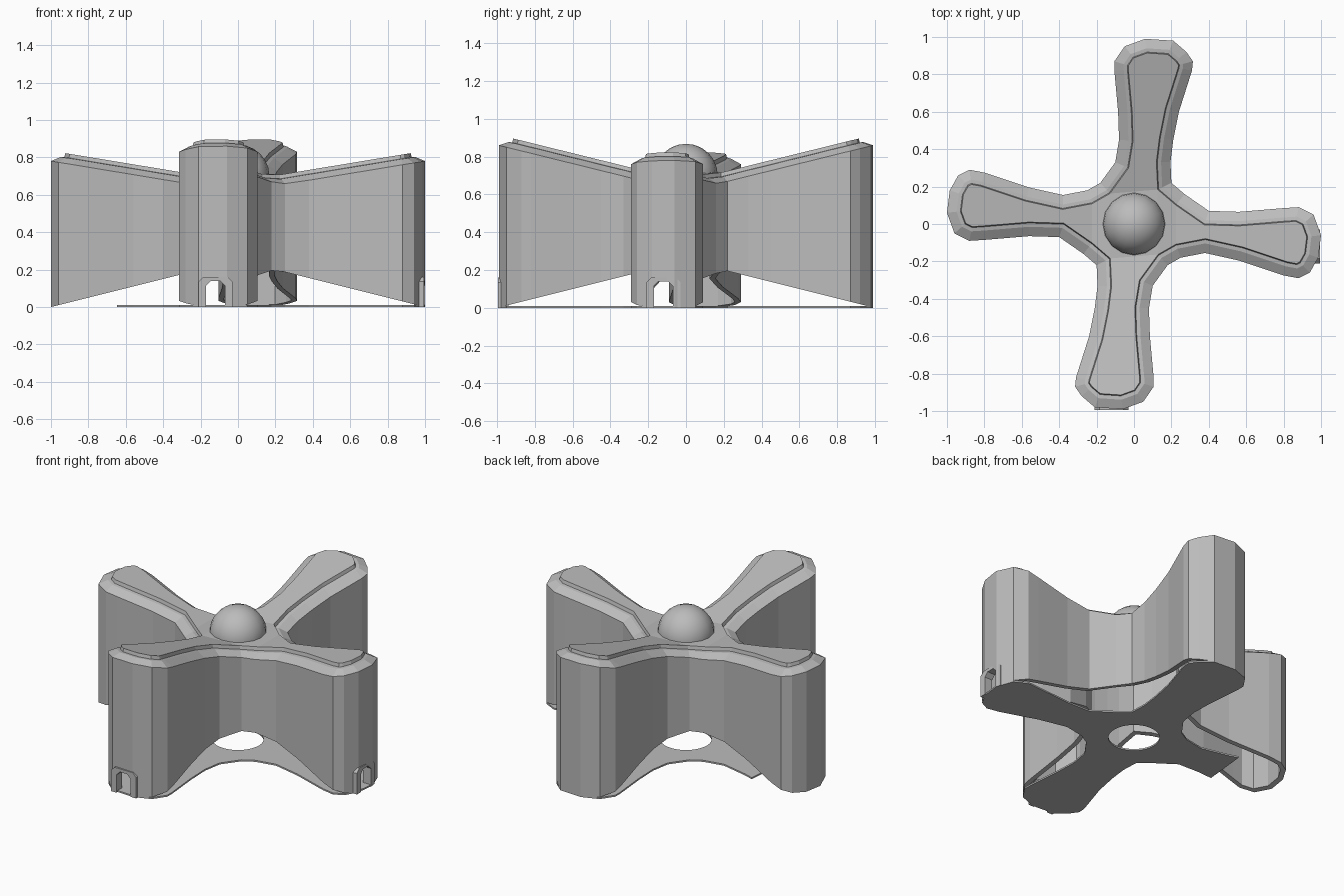
import bpy
import bmesh
import math
from mathutils import Matrix, Vector

if "Cube" in bpy.data.objects:
    bpy.data.objects.remove(bpy.data.objects["Cube"], do_unlink=True)

# Single grey material
grey = bpy.data.materials.new("plain_grey")
grey.use_nodes = True
grey.diffuse_color = (0.5, 0.5, 0.5, 1)
grey.node_tree.nodes["Principled BSDF"].inputs["Base Color"].default_value = (0.5, 0.5, 0.5, 1)

# Arm outlines, counter-clockwise; the other two arms are half-turn copies
ARM_SIDE = [(.18, -.22), (.25, -.18), (.38, -.155), (.56, -.195), (.8, -.275),
            (.88, -.29), (.94, -.26), (.985, -.18), (1, -.06), (.96, .05),
            (.88, .09), (.8, .085), (.56, .065), (.4, .07), (.27, .16)]
ARM_BACK = [(.2, .22), (.195, .33), (.21, .45), (.24, .6), (.31, .82),
            (.315, .87), (.28, .92), (.21, .98), (.06, .99), (-.05, .95),
            (-.105, .87), (-.105, .82), (-.085, .6), (-.08, .45), (-.1, .33)]
half = [Vector(p) for p in ARM_SIDE + ARM_BACK]
OUTLINE = half + [-p for p in half]
N = len(OUTLINE)
ARM = len(ARM_SIDE)


def inset(amount):
    """Outline moved inwards along its mitred normals."""
    result = []
    for i, p in enumerate(OUTLINE):
        a = (p - OUTLINE[i - 1]).normalized()
        b = (OUTLINE[(i + 1) % N] - p).normalized()
        na, nb = Vector((-a.y, a.x)), Vector((-b.y, b.x))
        result.append(p + (na + nb) * amount / (1 + na.dot(nb)))
    return result


def roof(p):
    return .67 + max(.165 * abs(p.x), .247 * abs(p.y))


def underside(p):
    return max(0, .25 - .25 * max(abs(p.x), abs(p.y)))


def finish(name, bm):
    bmesh.ops.recalc_face_normals(bm, faces=bm.faces)
    mesh = bpy.data.meshes.new(name)
    bm.to_mesh(mesh)
    bm.free()
    obj = bpy.data.objects.new(name, mesh)
    bpy.context.collection.objects.link(obj)
    mesh.materials.append(grey)
    return obj


def cap(bm, ring):
    """Close a ring with strips across each arm and a central face."""
    bm.faces.new([ring[k * ARM] for k in range(4)])
    for k in range(4):
        arm = [ring[(k * ARM + i) % N] for i in range(ARM + 1)]
        for i in range(ARM // 2):
            bm.faces.new((arm[i], arm[i + 1], arm[ARM - 1 - i], arm[ARM - i]))


def loft(name, levels):
    """Skin rings given as (inset, height function)."""
    bm = bmesh.new()
    rings = [[bm.verts.new((p.x, p.y, height(p))) for p in inset(amount)]
             for amount, height in levels]
    for low, high in zip(rings, rings[1:]):
        for i in range(N):
            j = (i + 1) % N
            bm.faces.new((low[i], low[j], high[j], high[i]))
    cap(bm, rings[0])
    cap(bm, rings[-1])
    return finish(name, bm)


def prism(name, profile, near, far, turn):
    """Extrude a (sideways, up) profile along an arm direction."""
    bm = bmesh.new()
    face = bm.faces.new([bm.verts.new((near, u, z)) for u, z in profile])
    moved = bmesh.ops.extrude_face_region(bm, geom=[face])["geom"]
    verts = [v for v in moved if isinstance(v, bmesh.types.BMVert)]
    bmesh.ops.translate(bm, verts=verts, vec=(far - near, 0, 0))
    bm.transform(Matrix.Rotation(turn, 4, 'Z') @ Matrix.Translation((0, -.12, 0)))
    return finish(name, bm)


def cut(target, cutter):
    mod = target.modifiers.new("cut", 'BOOLEAN')
    mod.operation = 'DIFFERENCE'
    mod.solver = 'EXACT'
    mod.object = cutter
    bpy.context.view_layer.objects.active = target
    bpy.ops.object.modifier_apply(modifier=mod.name)
    bpy.data.objects.remove(cutter, do_unlink=True)


# Hollow shell with sloped rim, bevelled shoulder and raised top panel
shell = loft("hollow_shell", [
    (.03, lambda p: roof(p) - .09),
    (.03, underside),
    (0, underside),
    (0, lambda p: roof(p) - .055),
    (.05, lambda p: roof(p) - .025),
    (.07, lambda p: roof(p) - .022),
    (.075, roof),
])


# Arched openings with frames at two arm tips
def arch(w, h):
    return [(-w, 0), (-w, h - .025), (-w + .025, h), (w - .025, h), (w, h - .025), (w, 0)]


for label, turn in (("side", 0), ("front", -math.pi / 2)):
    low = [(u, z - .05 if z == 0 else z) for u, z in arch(.05, .14)]
    cut(shell, prism("opening_cutter", low, .85, 1.1, turn))
    prism(label + "_opening_frame", arch(.09, .16) + arch(.05, .14)[::-1], .94, .995, turn)

# Thin base plate with one shortened arm and a round central hole
base = loft("base_plate", [(0, lambda p: 0), (0, lambda p: .01)])
bm = bmesh.new()
bm.from_mesh(base.data)
found = bmesh.ops.bisect_plane(bm, geom=bm.verts[:] + bm.edges[:] + bm.faces[:],
                               plane_co=(-.64, 0, 0), plane_no=(-1, .1, 0), clear_outer=True)
edges = [e for e in found["geom_cut"] if isinstance(e, bmesh.types.BMEdge)]
bmesh.ops.holes_fill(bm, edges=edges)
bm.to_mesh(base.data)
bm.free()
bpy.ops.mesh.primitive_cylinder_add(vertices=32, radius=.15, depth=.2)
cut(base, bpy.context.object)

# Dome at the crossing
bpy.ops.mesh.primitive_uv_sphere_add(segments=16, ring_count=12, radius=.168, location=(0, 0, .70))
dome = bpy.context.object
dome.name = "centre_dome"
dome.data.materials.append(grey)
bpy.ops.object.shade_smooth_by_angle(angle=math.radians(40))
